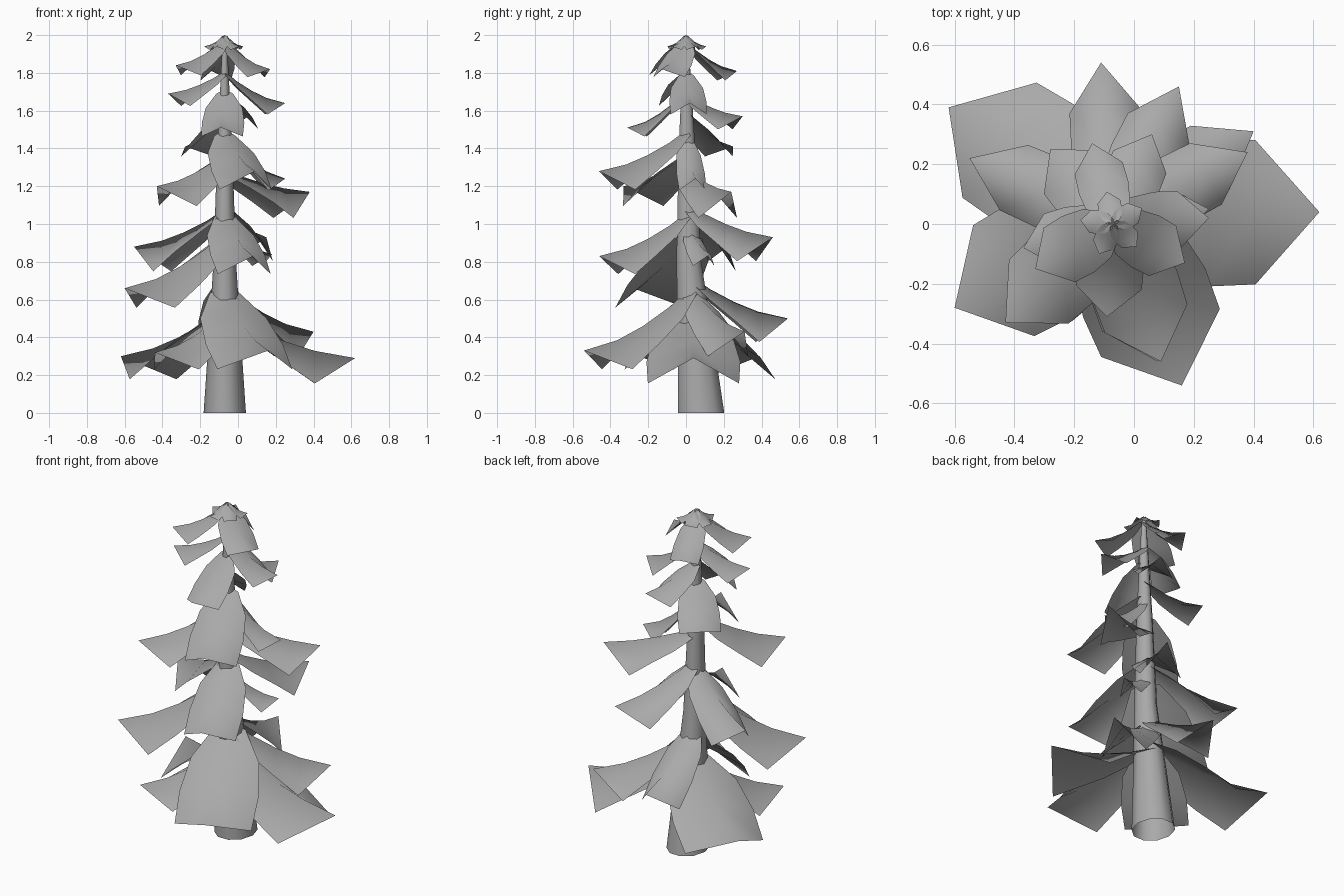
import bpy
import bmesh
import math
from mathutils import Vector

default_cube = bpy.data.objects.get("Cube")
if default_cube:
    bpy.data.objects.remove(default_cube, do_unlink=True)


def make_material(name, colour):
    material = bpy.data.materials.new(name)
    material.use_nodes = True
    material.diffuse_color = colour
    material.node_tree.nodes["Principled BSDF"].inputs["Base Color"].default_value = colour
    return material


grey = make_material("plain grey", (0.4, 0.4, 0.4, 1))


def finish(name, bm):
    mesh = bpy.data.meshes.new(name)
    bm.to_mesh(mesh)
    bm.free()
    mesh.materials.append(grey)
    for polygon in mesh.polygons:
        polygon.use_smooth = True
    part = bpy.data.objects.new(name, mesh)
    bpy.context.collection.objects.link(part)


# Trunk: open, slightly oval rings along a leaning axis (height, y, radius)
TRUNK_RINGS = [(0, 0.08, 0.112), (0.4, 0.05, 0.085), (0.8, 0.015, 0.06),
               (1.4, 0.005, 0.04), (1.97, 0, 0.012)]
TRUNK_X = -0.07
SIDES = 10
OVAL = 1.15


def trunk_centre(z):
    for (z0, y0, r0), (z1, y1, r1) in zip(TRUNK_RINGS, TRUNK_RINGS[1:]):
        if z <= z1:
            return Vector((TRUNK_X, y0 + (y1 - y0) * (z - z0) / (z1 - z0), z))
    return Vector((TRUNK_X, 0, z))


def build_trunk():
    bm = bmesh.new()
    rings = []
    for z, y, radius in TRUNK_RINGS:
        ring = []
        for i in range(SIDES):
            angle = math.tau * i / SIDES
            ring.append(bm.verts.new((TRUNK_X + radius * math.cos(angle),
                                      y + radius * OVAL * math.sin(angle), z)))
        rings.append(ring)
    for low, high in zip(rings, rings[1:]):
        for i in range(SIDES):
            j = (i + 1) % SIDES
            bm.faces.new((low[i], low[j], high[j], high[i]))
    finish("trunk", bm)


# Branch card rows: distance along, ridge height, half width, droop of the sides
CARD_ROWS = [(0, 1, 0.14, 0.06), (0.2, 0.68, 0.31, 0.1),
             (0.45, 0.38, 0.36, 0.16), (0.69, 0.16, 0.35, 0.25)]


def build_branch(name, tip, rise, spread):
    """A folded leaf card; a smaller spread is narrower and more steeply folded."""
    tip = Vector(tip)
    root = trunk_centre(min(tip.z + rise, 2))
    out = Vector((tip.x - root.x, tip.y - root.y, 0))
    side = Vector((-out.y, out.x, 0)) * spread
    down = Vector((0, 0, -out.length)) / math.sqrt(spread)
    bm = bmesh.new()
    rows = []
    for along, height, width, droop in CARD_ROWS:
        ridge = root + out * along
        ridge.z = tip.z + (root.z - tip.z) * height
        rows.append([bm.verts.new(ridge - side * width + down * droop),
                     bm.verts.new(ridge),
                     bm.verts.new(ridge + side * width + down * droop)])
    for a, b in zip(rows, rows[1:]):
        for i in range(2):
            bm.faces.new((a[i], b[i], b[i + 1], a[i + 1]))
    # pointed end
    point = bm.verts.new(tip)
    for i in range(2):
        bm.faces.new((rows[-1][i], point, rows[-1][i + 1]))
    finish(name, bm)


# Branches from bottom to top: tip x, y, z, rise back to the trunk, spread
WIDE, MEDIUM, NARROW = 1, 0.85, 0.65
BRANCHES = [
    (0.62, 0.04, 0.29, 0.24, WIDE), (-0.62, 0.39, 0.3, 0.26, WIDE),
    (-0.44, -0.3, 0.32, 0.22, WIDE), (0.16, -0.54, 0.33, 0.34, WIDE),
    (0.4, 0.31, 0.43, 0.25, NARROW), (-0.11, 0.54, 0.5, 0.23, NARROW),
    (-0.6, -0.28, 0.66, 0.3, WIDE), (0.08, -0.46, 0.83, 0.24, MEDIUM),
    (0.18, 0.13, 0.84, 0.15, NARROW), (-0.55, 0.22, 0.88, 0.2, NARROW),
    (0.15, 0.46, 0.93, 0.18, NARROW), (0.38, 0.24, 1.17, 0.12, NARROW),
    (-0.43, -0.33, 1.2, 0.18, MEDIUM), (0.25, 0.05, 1.24, 0.24, NARROW),
    (0.09, -0.46, 1.28, 0.22, MEDIUM), (-0.28, 0.25, 1.41, 0.18, WIDE),
    (-0.09, -0.31, 1.51, 0.2, WIDE), (0.06, 0.3, 1.57, 0.12, MEDIUM),
    (0.25, 0.02, 1.64, 0.17, MEDIUM), (-0.37, -0.08, 1.69, 0.12, MEDIUM),
    (0.17, -0.13, 1.82, 0.16, WIDE), (-0.14, 0.27, 1.81, 0.16, MEDIUM),
    (-0.33, -0.15, 1.84, 0.14, WIDE),
]

build_trunk()
for number, (x, y, z, rise, spread) in enumerate(BRANCHES, 1):
    build_branch(f"branch_{number}", (x, y, z), rise, spread)

# Small crown of sprigs at the top
CROWN = 5
for i in range(CROWN):
    angle = math.tau * (i + 0.4) / CROWN
    build_branch(f"crown_sprig_{i + 1}",
                 (TRUNK_X + 0.11 * math.cos(angle), 0.11 * math.sin(angle), 1.94),
                 0.06, WIDE)
